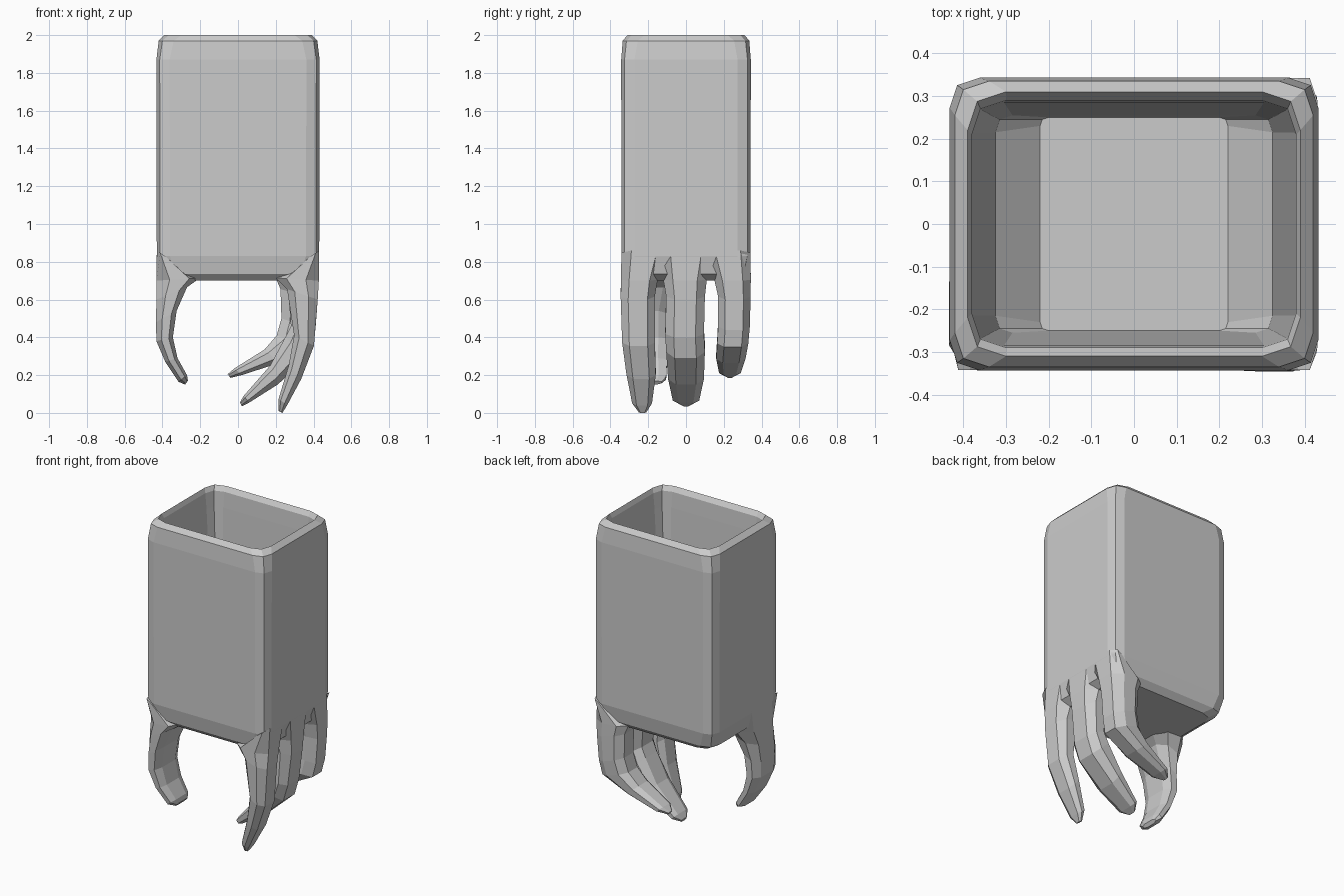
import bpy, bmesh


def loft(name, rings):
    """Skin a list of equal-length closed rings and cap both ends."""
    bm = bmesh.new()
    loops = [[bm.verts.new(p) for p in r] for r in rings]
    n = len(rings[0])
    for a, b in zip(loops, loops[1:]):
        for i in range(n):
            j = (i + 1) % n
            bm.faces.new((a[i], a[j], b[j], b[i]))
    bm.faces.new(loops[0][::-1])
    bm.faces.new(loops[-1])
    bmesh.ops.recalc_face_normals(bm, faces=bm.faces)
    me = bpy.data.meshes.new(name)
    bm.to_mesh(me)
    bm.free()
    ob = bpy.data.objects.new(name, me)
    bpy.context.collection.objects.link(ob)
    return ob


def round_rect(x, y, z, c):
    """Rectangle with two-segment corners of size c."""
    corner = [(x, y - c), (x - c * .25, y - c * .25), (x - c, y)]
    pts = []
    for sx, sy in ((1, 1), (-1, 1), (-1, -1), (1, -1)):
        run = corner if sx * sy > 0 else corner[::-1]
        pts += [(sx * px, sy * py, z) for px, py in run]
    return pts


def finger(name, stations):
    """Stations: outer x, z, inner x, z, y from, y to; octagonal sections."""
    rings = []
    for ox, oz, ix, iz, y0, y1 in stations:
        c = .22 * (y1 - y0)
        sec = [(0, y0 + c), (0, y1 - c), (.3, y1), (.75, y1),
               (1, y1 - c), (1, y0 + c), (.75, y0), (.3, y0)]
        rings.append([(ox + (ix - ox) * t, y, oz + (iz - oz) * t) for t, y in sec])
    return loft(name, rings)


# Hollow body: underside, outer wall, rim, inner wall, floor
loft("hollow_body", [round_rect(*r) for r in (
    (.36, .29, .70, .08),
    (.41, .325, .735, .08),
    (.43, .342, .83, .07),
    (.432, .343, 1.87, .07),
    (.42, .335, 1.97, .08),
    (.39, .31, 2.0, .09),
    (.38, .29, 1.97, .08),
    (.375, .285, 1.87, .07),
    (.325, .255, .90, .04),
    (.22, .25, .80, .02))])

# Three fingers on the right side
finger("front_finger", [
    (.43, .86, .37, .82, -.342, -.10),
    (.428, .70, .20, .715, -.344, -.15),
    (.422, .60, .26, .655, -.346, -.165),
    (.402, .355, .297, .41, -.338, -.165),
    (.335, .18, .268, .25, -.315, -.16),
    (.26, .04, .215, .075, -.285, -.18),
    (.235, .0, .215, .01, -.25, -.21)])
finger("middle_finger", [
    (.43, .86, .37, .82, -.15, .15),
    (.428, .70, .20, .715, -.12, .11),
    (.422, .60, .265, .655, -.105, .10),
    (.40, .40, .28, .46, -.11, .095),
    (.365, .29, .25, .40, -.105, .10),
    (.21, .15, .17, .25, -.095, .095),
    (.06, .055, .03, .09, -.07, .07),
    (.02, .035, .01, .055, -.025, .025)])
finger("back_finger", [
    (.43, .86, .37, .82, .10, .342),
    (.428, .70, .20, .715, .15, .343),
    (.422, .60, .225, .655, .17, .342),
    (.41, .44, .23, .50, .17, .338),
    (.39, .35, .205, .41, .165, .33),
    (.22, .265, .14, .335, .16, .315),
    (.02, .20, -.02, .235, .175, .29),
    (-.04, .185, -.055, .205, .215, .25)])

# Opposing thumb on the left side
finger("thumb", [
    (-.43, .86, -.37, .82, -.342, .03),
    (-.431, .70, -.20, .715, -.343, 0),
    (-.432, .60, -.27, .665, -.342, -.06),
    (-.434, .48, -.325, .54, -.338, -.09),
    (-.432, .38, -.345, .40, -.33, -.095),
    (-.385, .27, -.32, .29, -.315, -.10),
    (-.315, .165, -.27, .20, -.285, -.105),
    (-.28, .15, -.265, .17, -.24, -.13)])
